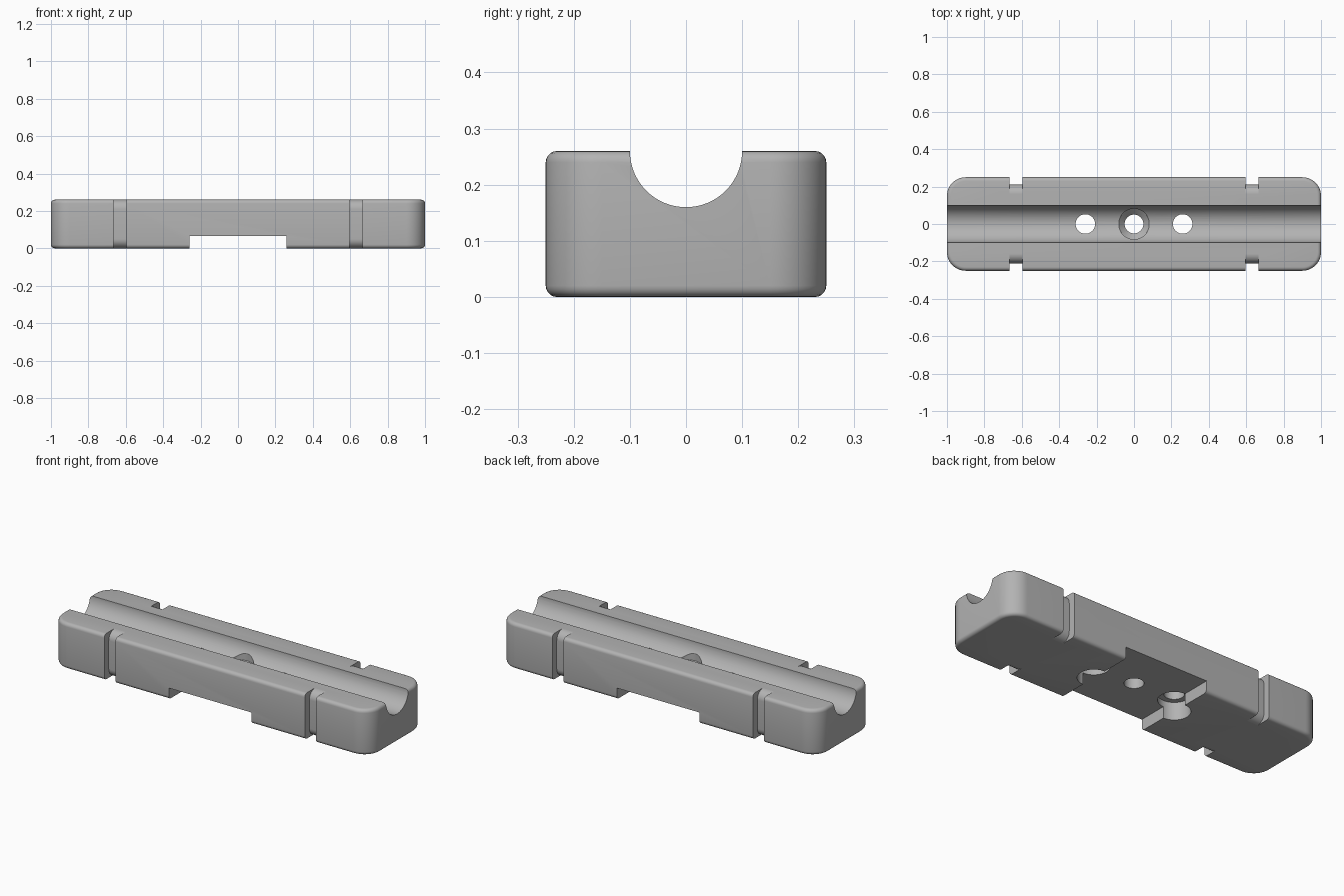
import bpy, bmesh
from math import cos, sin, pi, radians
from mathutils import Matrix, Vector

if "Cube" in bpy.data.objects:
    bpy.data.objects.remove(bpy.data.objects["Cube"], do_unlink=True)

L, W, H = 2.0, 0.5, 0.26
cutters = []


def make(name, bm):
    bmesh.ops.recalc_face_normals(bm, faces=bm.faces)
    me = bpy.data.meshes.new(name)
    bm.to_mesh(me)
    bm.free()
    ob = bpy.data.objects.new(name, me)
    bpy.context.collection.objects.link(ob)
    return ob


def cutter(name, bm):
    ob = make(name, bm)
    ob.hide_render = True
    cutters.append(ob)


def box(size, centre):
    bm = bmesh.new()
    bmesh.ops.create_cube(bm, size=1)
    bmesh.ops.scale(bm, vec=Vector(size), verts=bm.verts)
    bmesh.ops.translate(bm, vec=Vector(centre), verts=bm.verts)
    return bm


def extrude_x(profile, x0, x1):
    """Closed (y, z) profile extruded along x."""
    bm = bmesh.new()
    face = bm.faces.new([bm.verts.new((x0, y, z)) for y, z in profile])
    ext = bmesh.ops.extrude_face_region(bm, geom=[face])["geom"]
    bmesh.ops.translate(bm, vec=(x1 - x0, 0, 0),
                        verts=[g for g in ext if isinstance(g, bmesh.types.BMVert)])
    return bm


def lathe(rings, x):
    """Stack of (radius, z) rings around a vertical axis at x."""
    bm = bmesh.new()
    n = 48
    loops = [[bm.verts.new((x + r * cos(2 * pi * i / n), r * sin(2 * pi * i / n), z))
              for i in range(n)] for r, z in rings]
    for a, b in zip(loops, loops[1:]):
        for i in range(n):
            j = (i + 1) % n
            bm.faces.new((a[i], a[j], b[j], b[i]))
    bm.faces.new(loops[0])
    bm.faces.new(loops[-1])
    return bm


# Block with rounded corners and softened top and bottom rims
bm = box((L, W, H), (0, 0, H / 2))
upright = [e for e in bm.edges if abs(e.verts[0].co.z - e.verts[1].co.z) > 0.1]
bmesh.ops.bevel(bm, geom=upright, offset=0.1, segments=12, profile=0.5, affect='EDGES')
rims = [e for e in bm.edges if abs(e.verts[0].co.z - e.verts[1].co.z) < 0.001]
bmesh.ops.bevel(bm, geom=rims, offset=0.02, segments=5, profile=0.5, affect='EDGES')
body = make("clamp_block", bm)

# Half-round channel along the top
circle = [(0.1 * cos(2 * pi * i / 64), H + 0.1 * sin(2 * pi * i / 64)) for i in range(64)]
cutter("channel_cutter", extrude_x(circle, -1.1, 1.1))

# Notch across the underside
cutter("notch_cutter", box((0.52, 0.7, 0.13), (0, 0, 0)))

# Strap slots with a rounded inner face, on both sides of both ends
r = 0.05
arc = [radians(88 * (1 - i / 10)) for i in range(11)]
upper = [(0.16 + r * cos(a), H - r + r * sin(a)) for a in arc]
lower = [(y, H - z) for y, z in reversed(upper)]
slot = [(0.3, H + 0.03), (upper[0][0], H + 0.03)] + upper + lower + [(lower[-1][0], -0.03), (0.3, -0.03)]
for end in (-1, 1):
    for side in (-1, 1):
        prof = [(side * y, z) for y, z in slot]
        cutter("strap_slot_cutter", extrude_x(prof, end * 0.63 - 0.035, end * 0.63 + 0.035))

# Centre hole, countersunk from the channel
cutter("centre_hole_cutter",
       lathe([(0.05, -0.05), (0.05, 0.13), (0.082, 0.162), (0.082, 0.4)], 0))

# Outer holes, counterbored from below
for x in (-0.26, 0.26):
    cutter("outer_hole_cutter",
           lathe([(0.083, -0.05), (0.083, 0.1), (0.052, 0.1), (0.052, 0.4)], x))

# Cut everything out of the block
for c in cutters:
    m = body.modifiers.new(c.name, 'BOOLEAN')
    m.operation = 'DIFFERENCE'
    m.solver = 'EXACT'
    m.object = c
bpy.context.view_layer.update()
cut = bpy.data.meshes.new_from_object(body.evaluated_get(bpy.context.evaluated_depsgraph_get()))
body.modifiers.clear()
body.data = cut
for c in cutters:
    bpy.data.objects.remove(c, do_unlink=True)

# Plain grey finish
mat = bpy.data.materials.new("plain_grey")
mat.use_nodes = True
grey = (0.45, 0.45, 0.45, 1)
mat.diffuse_color = grey
mat.node_tree.nodes["Principled BSDF"].inputs["Base Color"].default_value = grey
body.data.materials.clear()
body.data.materials.append(mat)

bpy.ops.object.select_all(action='DESELECT')
body.select_set(True)
bpy.context.view_layer.objects.active = body
bpy.ops.object.shade_smooth_by_angle(angle=radians(30))
